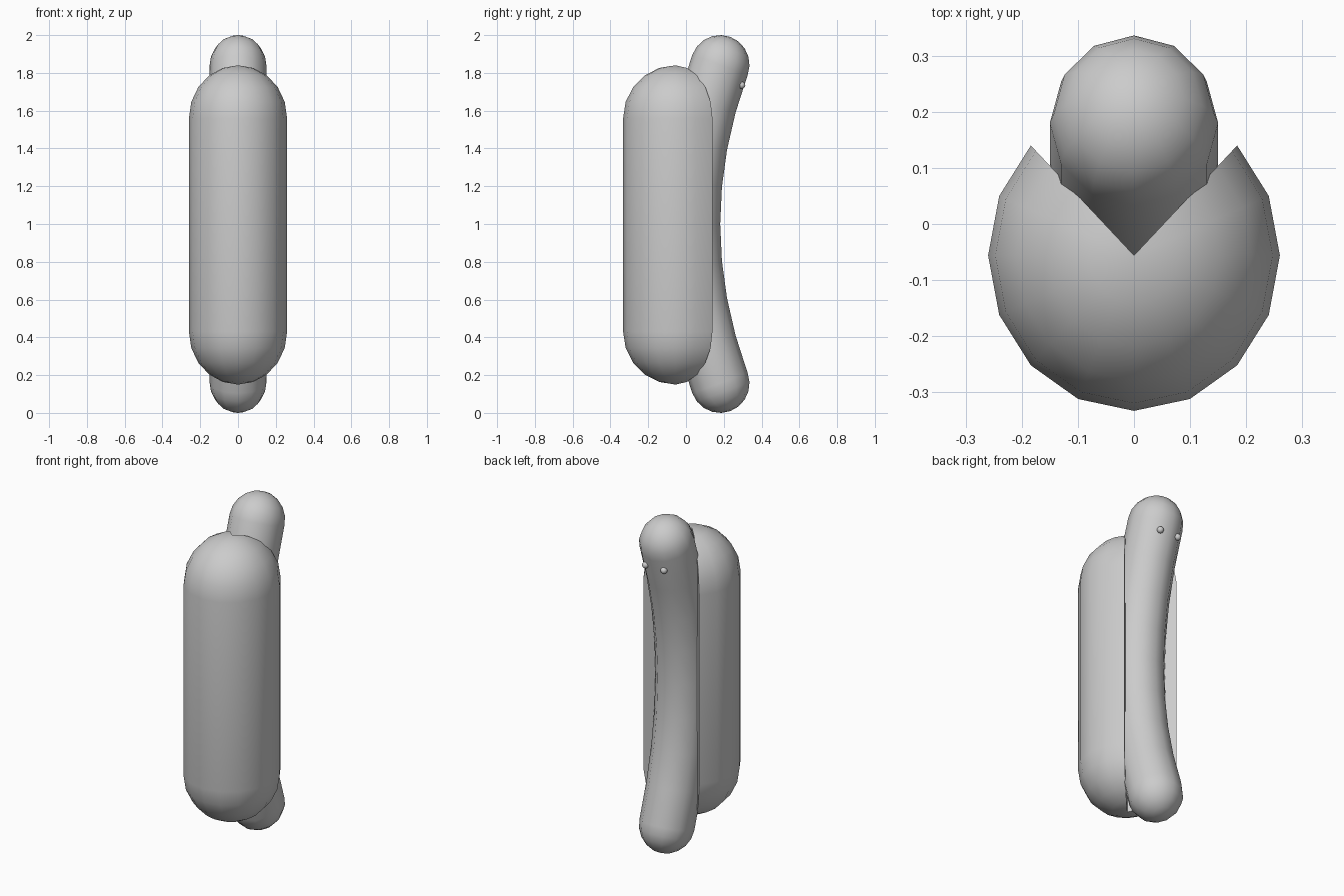
import bpy, bmesh
from math import sin, cos, pi, sqrt, radians
from mathutils import Vector

if "Cube" in bpy.data.objects:
    bpy.data.objects.remove(bpy.data.objects["Cube"])


def finish(name, bm):
    bmesh.ops.recalc_face_normals(bm, faces=bm.faces)
    me = bpy.data.meshes.new(name)
    bm.to_mesh(me)
    bm.free()
    ob = bpy.data.objects.new(name, me)
    bpy.context.collection.objects.link(ob)
    bpy.ops.object.select_all(action='DESELECT')
    ob.select_set(True)
    bpy.context.view_layer.objects.active = ob
    bpy.ops.object.shade_smooth_by_angle(angle=radians(40))
    return ob


def skin(bm, rings, closed):
    # quads between neighbouring rings, triangles where a ring is one point
    for a, b in zip(rings, rings[1:]):
        n = max(len(a), len(b))
        for i in range(n if closed else n - 1):
            j = (i + 1) % n
            if len(a) == 1:
                bm.faces.new((a[0], b[i], b[j]))
            elif len(b) == 1:
                bm.faces.new((a[i], a[j], b[0]))
            else:
                bm.faces.new((a[i], a[j], b[j], b[i]))


# Bun: three-quarter lathe of a capsule with a flat-sided V cut facing +y
CY, RX, RY, CAP, LOW, HIGH = -0.056, 0.26, 0.277, 0.28, 0.43, 1.56
profile = [(sin(k * pi / 10), LOW - CAP * cos(k * pi / 10)) for k in range(6)]
profile += [(r, HIGH + LOW - z) for r, z in reversed(profile)]
bm = bmesh.new()
rings = []
for r, z in profile:
    if r < 1e-6:
        rings.append([bm.verts.new((0, CY, z))])
    else:
        rings.append([bm.verts.new((RX * r * sin(a), CY - RY * r * cos(a), z))
                      for a in (i * pi / 8 for i in range(-6, 7))])
skin(bm, rings, False)
for side in (0, -1):
    edge = [ring[side] for ring in rings]
    bm.faces.new(edge)
finish("bun", bm)

# Sausage: round-ended tube along a shallow arc bowed into the bun
MID, BOW, END, SRX, SRY, SIDES = 0.025, 0.218, 0.843, 0.15, 0.156, 12


def frame(d):
    t = Vector((0, 2 * BOW * d, 1)).normalized()
    return Vector((0, MID + BOW * d * d, 1 + d)), t, Vector((0, t.z, -t.y))


stations = [(-END, -cos(k * pi / 10), sin(k * pi / 10)) for k in range(5)]
stations += [(-END + 2 * END * k / 8, 0, 1) for k in range(9)]
stations += [(END, cos(k * pi / 10), sin(k * pi / 10)) for k in range(4, -1, -1)]
bm = bmesh.new()
rings = []
for d, along, r in stations:
    c, t, n = frame(d)
    c = c + t * along * 0.158
    if r < 1e-6:
        rings.append([bm.verts.new(c)])
    else:
        rings.append([bm.verts.new(c + n * (SRY * r * cos(a)) + Vector((SRX * r * sin(a), 0, 0)))
                      for a in (2 * pi * i / SIDES for i in range(SIDES))])
skin(bm, rings, True)
zs = [v.co.z for v in bm.verts]
low, span = min(zs), max(zs) - min(zs)
for v in bm.verts:
    v.co.z = (v.co.z - low) * 2 / span
finish("sausage", bm)

# Eyes: two small beads on the outer side near the top
for name, s in (("eye_left", -1), ("eye_right", 1)):
    bm = bmesh.new()
    bmesh.ops.create_uvsphere(bm, u_segments=12, v_segments=8, radius=0.019)
    finish(name, bm).location = (0.061 * s, 0.295, 1.735)
